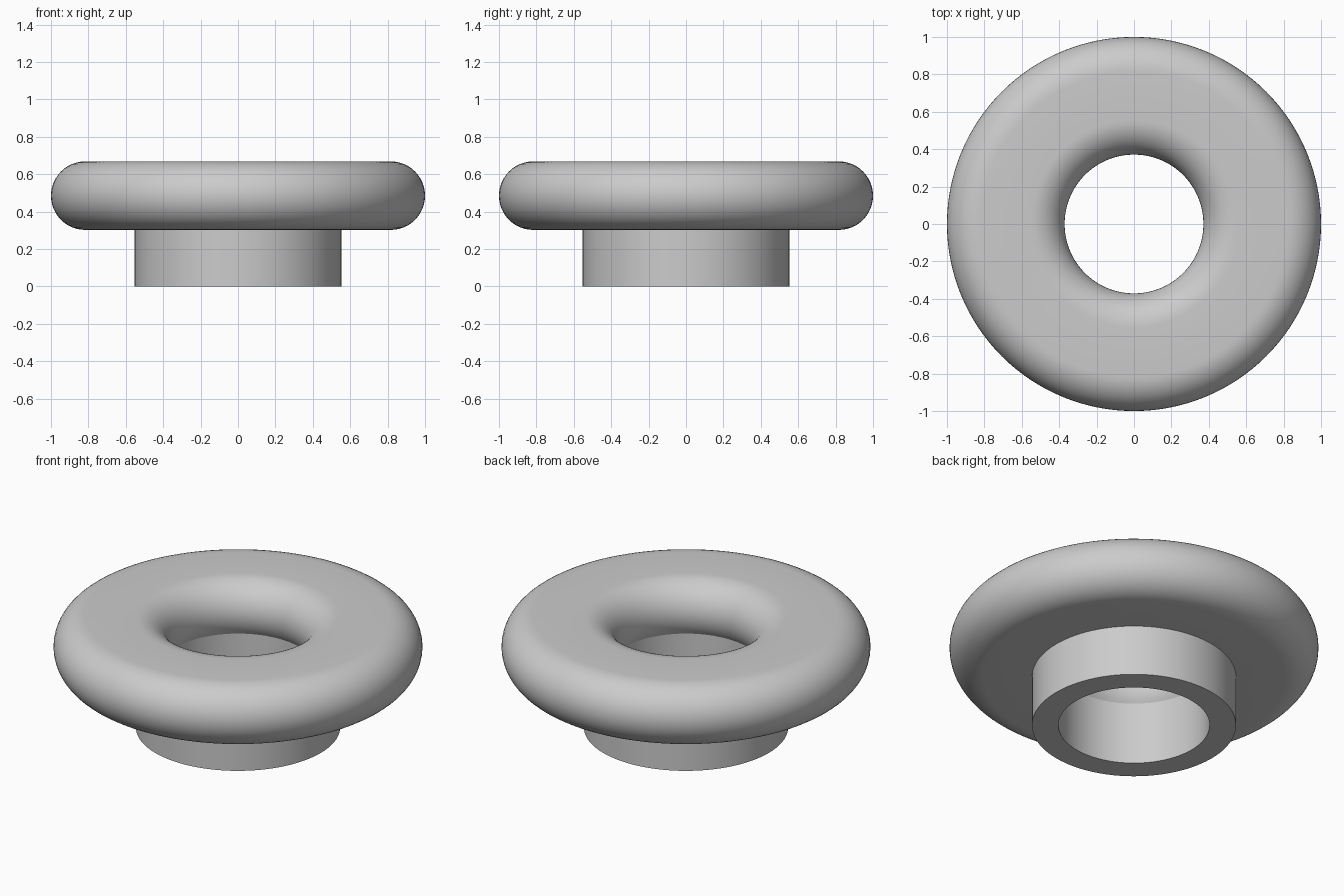
import bpy, bmesh, math

if "Cube" in bpy.data.objects:
    bpy.data.objects.remove(bpy.data.objects["Cube"])

SEGMENTS = 128
R = 0.183            # radius of the rounded rims
MID_Z = 0.485        # mid height of the flange
IN_C, OUT_C = 0.554, 0.817   # centres of the inner and outer rounding
BORE, COLLAR = 0.41, 0.553   # collar inner and outer radius


def arc(cx, a0, a1, n):
    """Points of a rim arc in the radius/height plane, angles in degrees."""
    pts = []
    for i in range(n + 1):
        a = math.radians(a0 + (a1 - a0) * i / n)
        pts.append((cx + R * math.cos(a), MID_Z + R * math.sin(a)))
    return pts


def lathe(name, profile, material):
    """Revolve a closed profile around z."""
    bm = bmesh.new()
    rings = []
    for s in range(SEGMENTS):
        t = 2 * math.pi * s / SEGMENTS
        rings.append([bm.verts.new((r * math.cos(t), r * math.sin(t), z)) for r, z in profile])
    n = len(profile)
    for s in range(SEGMENTS):
        a, b = rings[s], rings[(s + 1) % SEGMENTS]
        for i in range(n):
            j = (i + 1) % n
            bm.faces.new((a[i], b[i], b[j], a[j]))
    bmesh.ops.recalc_face_normals(bm, faces=bm.faces)
    mesh = bpy.data.meshes.new(name)
    bm.to_mesh(mesh)
    bm.free()
    mesh.materials.append(material)
    obj = bpy.data.objects.new(name, mesh)
    bpy.context.collection.objects.link(obj)
    bpy.context.view_layer.objects.active = obj
    obj.select_set(True)
    bpy.ops.object.shade_smooth_by_angle(angle=math.radians(30))
    return obj


grey = bpy.data.materials.new("light_grey")
grey.diffuse_color = (0.6, 0.6, 0.6, 1)
grey.use_nodes = True
grey.node_tree.nodes["Principled BSDF"].inputs["Base Color"].default_value = grey.diffuse_color

# Collar foot, then the rounded flange, ending where its inner rim meets the bore
meet = 180 + math.degrees(math.acos((IN_C - BORE) / R))
profile = [(BORE, 0), (COLLAR, 0), (COLLAR, MID_Z - R)]
profile += arc(OUT_C, -90, 90, 24)
profile += arc(IN_C, 90, meet, 20)
lathe("flanged_bushing", profile, grey)
